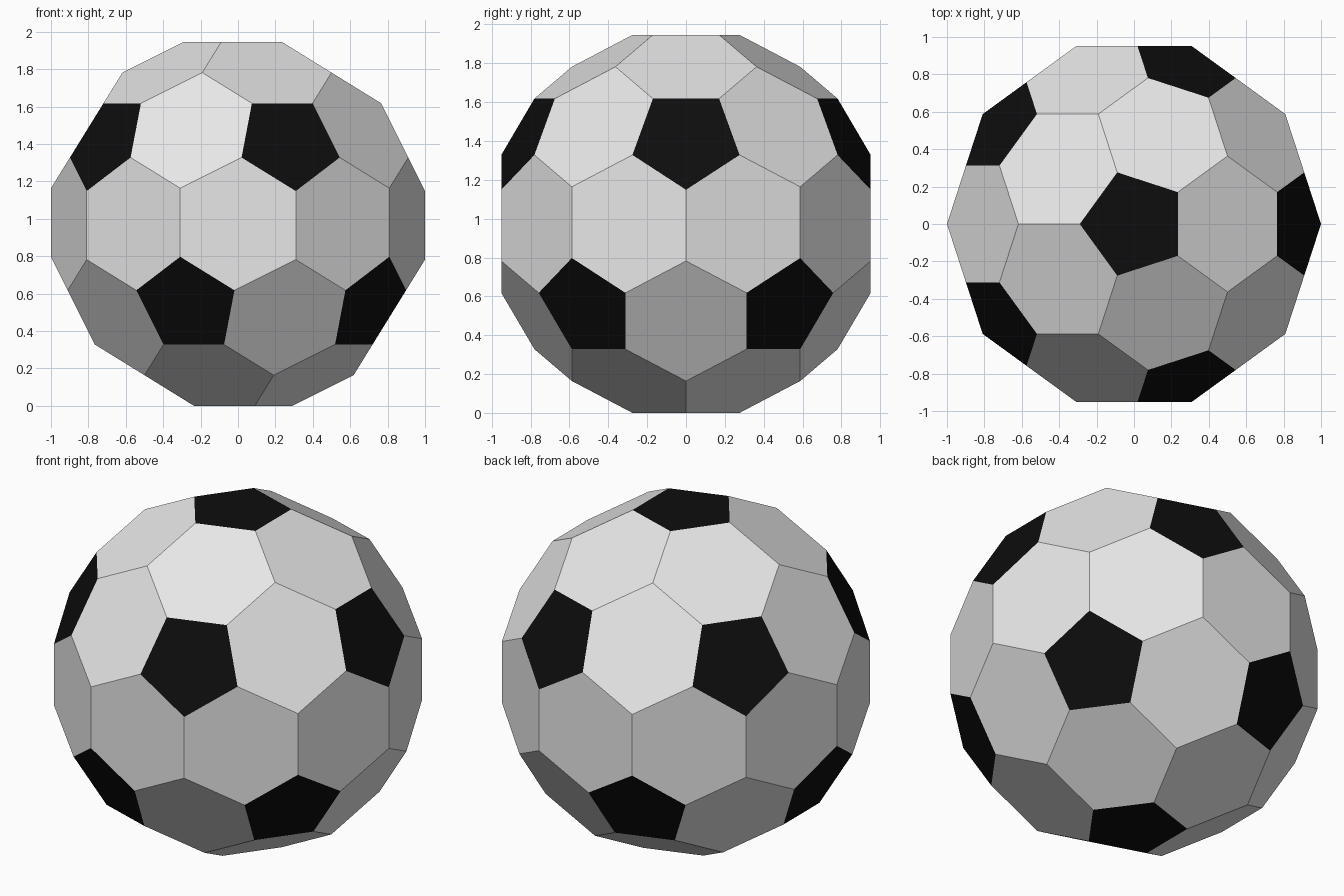
import bpy, bmesh, math
from itertools import combinations
from mathutils import Vector

if "Cube" in bpy.data.objects:
    bpy.data.objects.remove(bpy.data.objects["Cube"])

PENT_DIST, PENT_RADIUS = 0.973, 0.29   # black panel distance from centre, corner radius

def direction(lat, az):
    return Vector((math.cos(lat) * math.cos(az), math.cos(lat) * math.sin(az), math.sin(lat)))

def material(name, value):
    m = bpy.data.materials.new(name)
    m.diffuse_color = (value, value, value, 1)
    m.use_nodes = True
    m.node_tree.nodes["Principled BSDF"].inputs["Base Color"].default_value = m.diffuse_color
    return m

# Twelve black panel directions: two poles and two staggered rings
lat = math.atan(0.5)
axes = [Vector((0, 0, 1)), Vector((0, 0, -1))]
for k in range(5):
    axes.append(direction(lat, math.radians(72 * k)))
    axes.append(direction(-lat, math.radians(72 * k + 36)))

def near(a, b):
    return a is not b and a.dot(b) > 0.4

def meet(a, b, c):
    return (a + b + c).normalized()

def corner(axis, d):
    return axis * PENT_DIST + (d - axis * d.dot(axis)).normalized() * PENT_RADIUS

# Radius of the points where three white panels meet, keeping white panels flat
tilt = math.atan(2) / 2
white_dist = PENT_DIST * math.cos(tilt) + PENT_RADIUS * math.cos(math.pi / 5) * math.sin(tilt)
a, b = axes[0], next(x for x in axes if near(axes[0], x))
c = next(x for x in axes if near(a, x) and near(b, x))
meet_radius = white_dist / meet(a, b, c).dot((a + b).normalized())

bm = bmesh.new()

def panel(points, index):
    face = bm.faces.new([bm.verts.new(p) for p in points])
    face.material_index = index

# Black five-sided panels
for a in axes:
    ring = [meet(a, b, c) for b, c in combinations([x for x in axes if near(a, x)], 2) if near(b, c)]
    u = (ring[0] - a * ring[0].dot(a)).normalized()
    v = a.cross(u)
    ring.sort(key=lambda d: math.atan2(d.dot(v), d.dot(u)) % (2 * math.pi - 1e-4))
    panel([corner(a, d) for d in ring], 1)

# White six-sided panels, one between each pair of neighbouring black panels
for a, b in combinations(axes, 2):
    if near(a, b):
        d, e = [meet(a, b, c) for c in axes if near(a, c) and near(b, c)]
        panel([corner(a, d), d * meet_radius, corner(b, d),
               corner(b, e), e * meet_radius, corner(a, e)], 0)

# Join the panels into one closed ball standing on the ground
bmesh.ops.remove_doubles(bm, verts=bm.verts, dist=0.001)
bmesh.ops.recalc_face_normals(bm, faces=bm.faces)
bmesh.ops.translate(bm, verts=bm.verts, vec=(0, 0, PENT_DIST))
mesh = bpy.data.meshes.new("ball")
bm.to_mesh(mesh)
bm.free()
mesh.materials.append(material("white", 0.8))
mesh.materials.append(material("black", 0.004))
ball = bpy.data.objects.new("ball", mesh)
bpy.context.collection.objects.link(ball)
